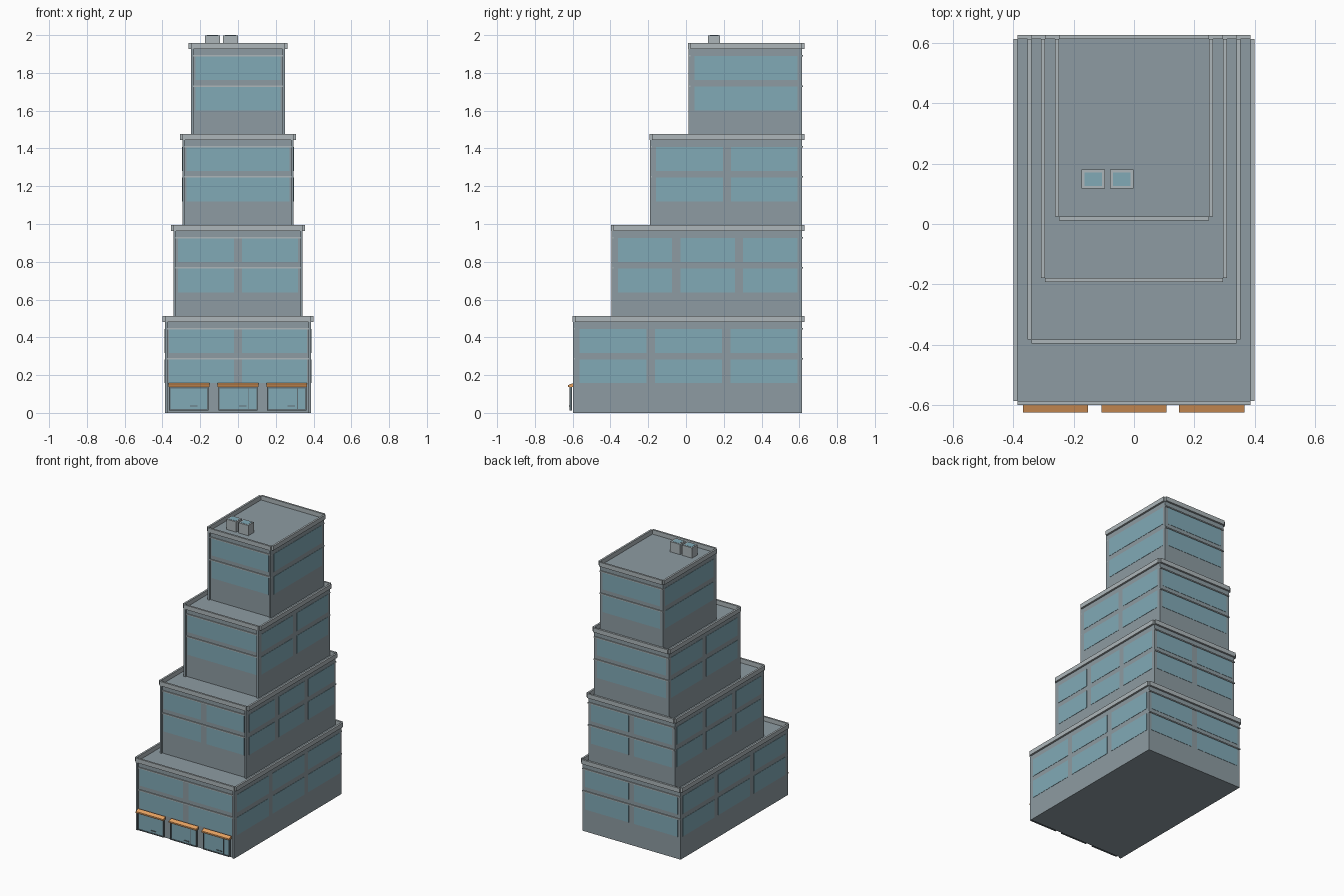
import bpy, bmesh

if "Cube" in bpy.data.objects:
    bpy.data.objects.remove(bpy.data.objects["Cube"])


def material(name, rgb):
    m = bpy.data.materials.new(name)
    m.diffuse_color = (*rgb, 1)
    m.use_nodes = True
    m.node_tree.nodes["Principled BSDF"].inputs["Base Color"].default_value = m.diffuse_color
    return m


WALL = material("wall_grey", (0.27, 0.33, 0.36))
TRIM = material("trim_grey", (0.42, 0.47, 0.49))
GLASS = material("glass_blue", (0.22, 0.40, 0.47))
DARK = material("frame_dark", (0.12, 0.16, 0.18))
ORANGE = material("awning_orange", (0.80, 0.36, 0.12))


def add_mesh(name, bm, mat):
    bmesh.ops.recalc_face_normals(bm, faces=bm.faces)
    me = bpy.data.meshes.new(name)
    bm.to_mesh(me)
    bm.free()
    me.materials.append(mat)
    ob = bpy.data.objects.new(name, me)
    bpy.context.collection.objects.link(ob)
    return ob


def boxes(name, spans, mat):
    """One object from boxes given as (x0, x1, y0, y1, z0, z1)."""
    bm = bmesh.new()
    for x0, x1, y0, y1, z0, z1 in spans:
        for v in bmesh.ops.create_cube(bm, size=1)["verts"]:
            v.co = (x1 if v.co.x > 0 else x0,
                    y1 if v.co.y > 0 else y0,
                    z1 if v.co.z > 0 else z0)
    return add_mesh(name, bm, mat)


def columns(a, b, n, gap=0.044):
    """Split a wall from a to b into n window spans."""
    pitch = (b - a) / n
    return [(a + i * pitch + gap / 2, a + (i + 1) * pitch - gap / 2) for i in range(n)]


H = 0.4815      # storey block height
T = 0.0133      # parapet thickness
BACK = 0.613    # shared rear wall
E = 0.002       # glass stands just proud of the wall
ROWS = [(0.157, 0.283), (0.318, 0.445)]

# Four stepped tiers: (window columns at front, window columns at side)
for i, (nf, ns) in enumerate([(2, 3), (2, 3), (1, 2), (1, 1)]):
    w, front, z = 0.387 - 0.0463 * i, -0.587 + 0.2037 * i, H * i
    top = z + H
    n = f"tier_{i + 1}"
    boxes(n + "_walls", [(-w, w, front, BACK, z, top)], WALL)

    # Parapet rim of four strips around the roof
    rim = [(-w, w, front - T, front, top, top + 0.031),
           (-w, w, BACK, BACK + T, top, top + 0.031)]
    rim += [(min(s * w, s * (w + T)), max(s * w, s * (w + T)), front, BACK, top, top + 0.031)
            for s in (-1, 1)]
    boxes(n + "_parapet", rim, TRIM)

    # Window panes on all four sides
    panes = []
    for z0, z1 in ROWS:
        for a, b in columns(-w, w, nf):
            panes += [(a, b, front - E, front + E, z + z0, z + z1),
                      (a, b, BACK - E, BACK + E, z + z0, z + z1)]
        for a, b in columns(front, BACK, ns):
            panes += [(s * w - E, s * w + E, a, b, z + z0, z + z1) for s in (-1, 1)]
    boxes(n + "_windows", panes, GLASS)

    # Thin ledges across front and back
    ledges = []
    for h in (0.286, 0.445):
        ledges += [(-w, w, front - 0.007, front, z + h - 0.004, z + h + 0.004),
                   (-w, w, BACK, BACK + 0.007, z + h - 0.004, z + h + 0.004)]
    boxes(n + "_ledges", ledges, TRIM)

    # Front corner posts
    boxes(n + "_corner_posts", [(-w, -w + T, front - 0.011, front, z, top),
                                (w - T, w, front - 0.011, front, z, top)], WALL)

# Three shop fronts with awnings
for k, cx in enumerate((-0.26, 0.0, 0.258)):
    n = f"shop_{k + 1}"
    x0, x1, z0, z1, f = cx - 0.104, cx + 0.104, 0.013, 0.136, 0.007
    ya, yb = -0.616, -0.604
    bars = [(x0, x1, ya, yb, z0, z0 + f), (x0, x1, ya, yb, z1 - f, z1),
            (x0, x0 + f, ya, yb, z0, z1), (x1 - f, x1, ya, yb, z0, z1)]
    if k:
        bars.append((cx + 0.055, cx + 0.059, ya, yb, z0, z1))
    boxes(n + "_frame", bars, DARK)
    boxes(n + "_glass", [(x0 + f, x1 - f, -0.612, -0.608, z0 + f, z1 - f)], GLASS)
    boxes(n + "_handle", [(cx + 0.005, cx + 0.045, -0.619, -0.615, 0.034, 0.04)], DARK)
    # Sloped awning, extruded from its side profile
    bm = bmesh.new()
    profile = [(-0.598, 0.157), (-0.626, 0.147), (-0.626, 0.137), (-0.598, 0.137)]
    face = bm.faces.new([bm.verts.new((cx - 0.108, y, z)) for y, z in profile])
    ext = bmesh.ops.extrude_face_region(bm, geom=[face])["geom"]
    bmesh.ops.translate(bm, vec=(0.216, 0, 0),
                        verts=[v for v in ext if isinstance(v, bmesh.types.BMVert)])
    bm.faces.new([v for v in face.verts]) if not face.is_valid else None
    add_mesh(n + "_awning", bm, ORANGE)

# Rooftop units with a blue panel on top
for k, x in enumerate((-0.174, -0.079)):
    boxes(f"roof_unit_{k + 1}", [(x, x + 0.078, 0.117, 0.18, 4 * H, 1.999)], TRIM)
    boxes(f"roof_unit_{k + 1}_panel", [(x + 0.01, x + 0.068, 0.126, 0.171, 1.996, 2.0)], GLASS)
